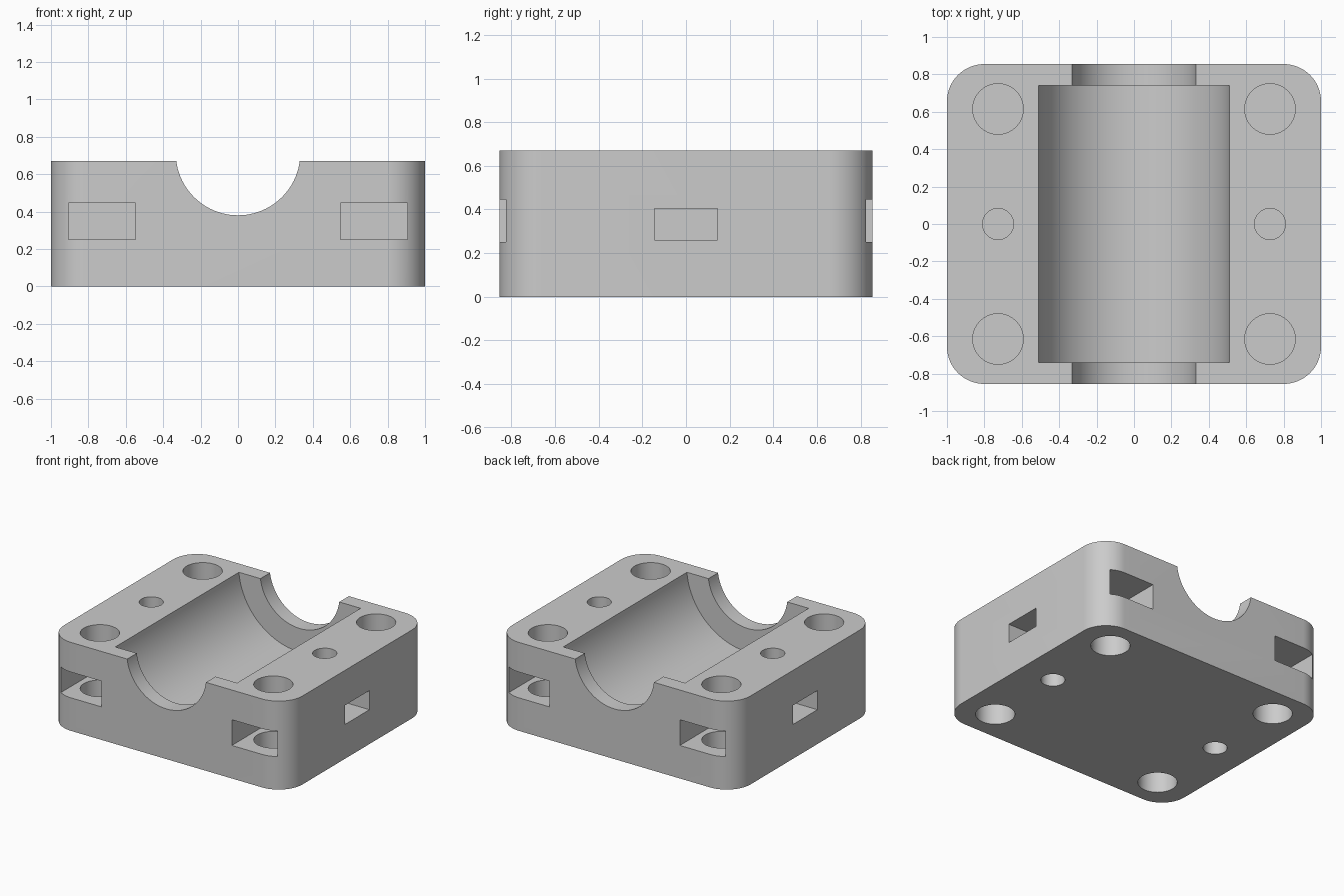
import bpy
import bmesh
from math import radians, sin, cos, pi
from mathutils import Matrix, Vector

if "Cube" in bpy.data.objects:
    bpy.data.objects.remove(bpy.data.objects["Cube"], do_unlink=True)

WIDTH, DEPTH, HEIGHT, CORNER = 1.0, 0.855, 0.67, 0.2   # half sizes in plan
SKIN = 0.02                                            # thin web above each nut slot

grey = bpy.data.materials.new("plain grey")
grey.use_nodes = True
grey.diffuse_color = (0.6, 0.6, 0.6, 1)
grey.node_tree.nodes["Principled BSDF"].inputs["Base Color"].default_value = (0.6, 0.6, 0.6, 1)


def make_object(name, bm):
    bmesh.ops.recalc_face_normals(bm, faces=bm.faces)
    mesh = bpy.data.meshes.new(name)
    bm.to_mesh(mesh)
    bm.free()
    mesh.materials.append(grey)
    obj = bpy.data.objects.new(name, mesh)
    bpy.context.collection.objects.link(obj)
    return obj


def cut(body, bm):
    """Subtract a closed shape from the body."""
    cutter = make_object("cutter", bm)
    cutter.hide_render = True
    mod = body.modifiers.new("cut", 'BOOLEAN')
    mod.operation = 'DIFFERENCE'
    mod.solver = 'EXACT'
    mod.object = cutter
    bpy.ops.object.modifier_apply(modifier=mod.name)
    bpy.data.objects.remove(cutter, do_unlink=True)


def cylinder(radius, length, centre, along_y=False, segments=64):
    bm = bmesh.new()
    turn = Matrix.Rotation(pi / 2, 4, 'X') if along_y else Matrix()
    bmesh.ops.create_cone(bm, cap_ends=True, segments=segments, radius1=radius,
                          radius2=radius, depth=length,
                          matrix=Matrix.Translation(centre) @ turn)
    return bm


def box(low, high):
    low, high = Vector(low), Vector(high)
    bm = bmesh.new()
    bmesh.ops.create_cube(bm, size=1, matrix=Matrix.Translation((low + high) / 2)
                          @ Matrix.Diagonal((high - low).to_4d()))
    return bm


def upright(x, y, radius, low, high):
    return cylinder(radius, high - low, (x, y, (low + high) / 2))


# Block with rounded vertical corners
bm = bmesh.new()
outline = []
for i, (sx, sy) in enumerate([(1, 1), (-1, 1), (-1, -1), (1, -1)]):
    for k in range(17):
        a = (i + k / 16) * pi / 2
        outline.append(bm.verts.new((sx * (WIDTH - CORNER) + CORNER * cos(a),
                                     sy * (DEPTH - CORNER) + CORNER * sin(a), 0)))
base = bm.faces.new(outline)
top = bmesh.ops.extrude_face_region(bm, geom=[base], use_keep_orig=True)
bmesh.ops.translate(bm, vec=(0, 0, HEIGHT),
                    verts=[v for v in top["geom"] if isinstance(v, bmesh.types.BMVert)])
body = make_object("bearing_block", bm)
bpy.context.view_layer.objects.active = body
body.select_set(True)

# Bearing cradle and the narrower shaft channel
axis = (0, 0, 0.713)
cut(body, cylinder(0.512, 1.48, axis, True, 96))
cut(body, cylinder(0.333, 2.0, axis, True, 96))

for sx in (-1, 1):
    x = sx * 0.727
    # Corner bolt holes with nut slots opening to front and back
    for sy in (-1, 1):
        y = sy * 0.615
        ends = sorted((sy * 0.43, sy * 1.0))
        cut(body, box((x - 0.18, ends[0], 0.25), (x + 0.18, ends[1], 0.445)))
        cut(body, upright(x, y, 0.135, -0.1, 0.35))
        cut(body, upright(x, y, 0.135, 0.445 + SKIN, 0.8))
    # Small middle holes with nut slots opening to the sides
    ends = sorted((sx * 0.58, sx * 1.1))
    cut(body, box((ends[0], -0.145, 0.26), (ends[1], 0.145, 0.405)))
    cut(body, upright(x, 0, 0.083, -0.1, 0.33))
    cut(body, upright(x, 0, 0.083, 0.405 + SKIN, 0.8))

bpy.ops.object.shade_smooth_by_angle(angle=radians(30))
